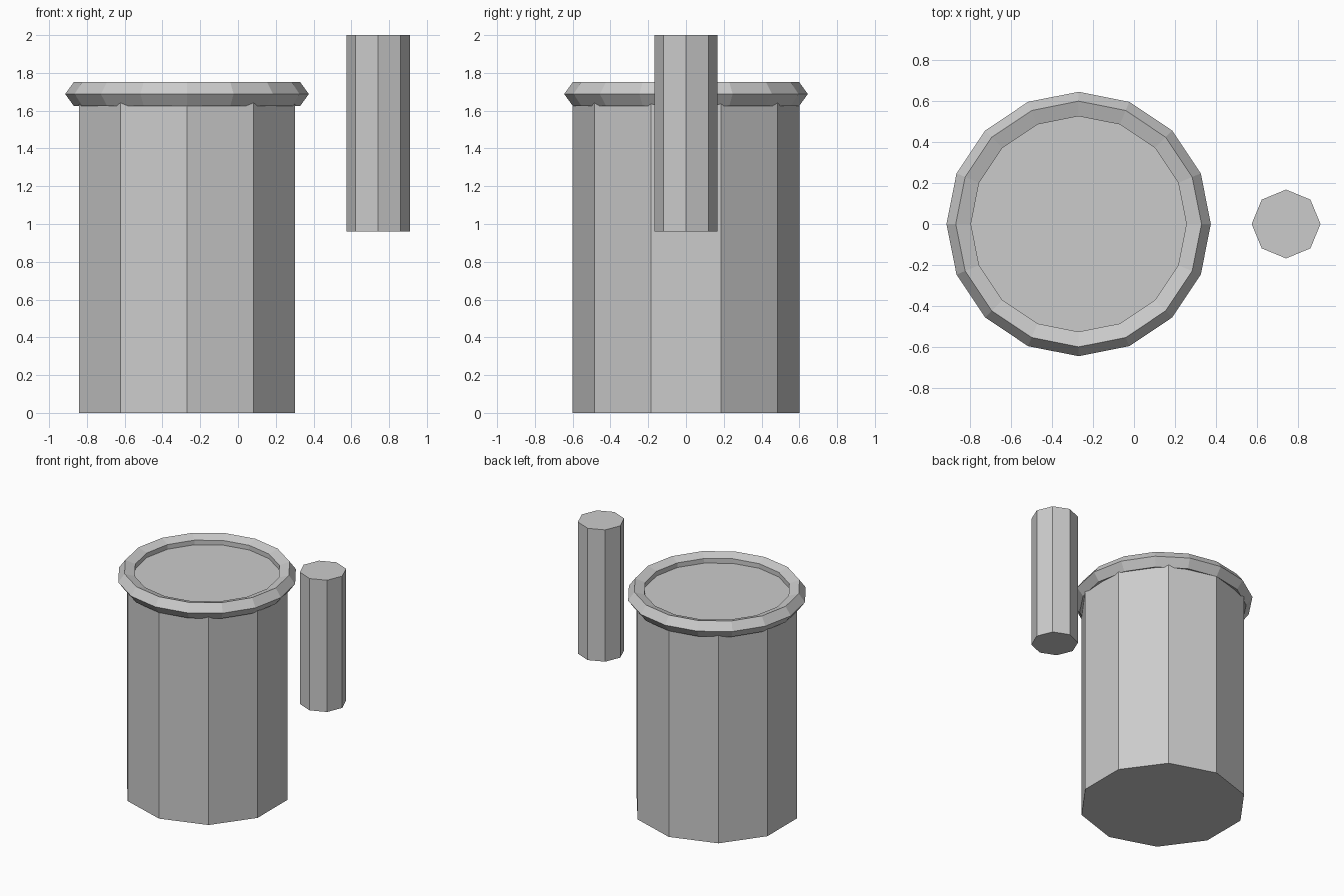
import bpy

if "Cube" in bpy.data.objects:
    bpy.data.objects.remove(bpy.data.objects["Cube"])


def prism(name, sides, radius, x, z0, z1):
    bpy.ops.mesh.primitive_cylinder_add(vertices=sides, radius=radius, depth=z1 - z0,
                                        location=(x, 0, (z0 + z1) / 2))
    obj = bpy.context.object
    obj.name = name
    return obj


BODY_X = -0.27

# Ten-sided vessel body
prism("body", 10, 0.6, BODY_X, 0, 1.69)

# Faceted rim with a five-sided section
bpy.ops.mesh.primitive_torus_add(major_segments=16, minor_segments=5,
                                 major_radius=0.579, minor_radius=0.066,
                                 location=(BODY_X, 0, 1.688))
bpy.context.object.name = "rim"

# Eight-sided floating post
prism("post", 8, 0.168, 0.742, 0.96, 2.0)

# Flat shading throughout
for obj in bpy.data.objects:
    obj.data.polygons.foreach_set("use_smooth", [False] * len(obj.data.polygons))
